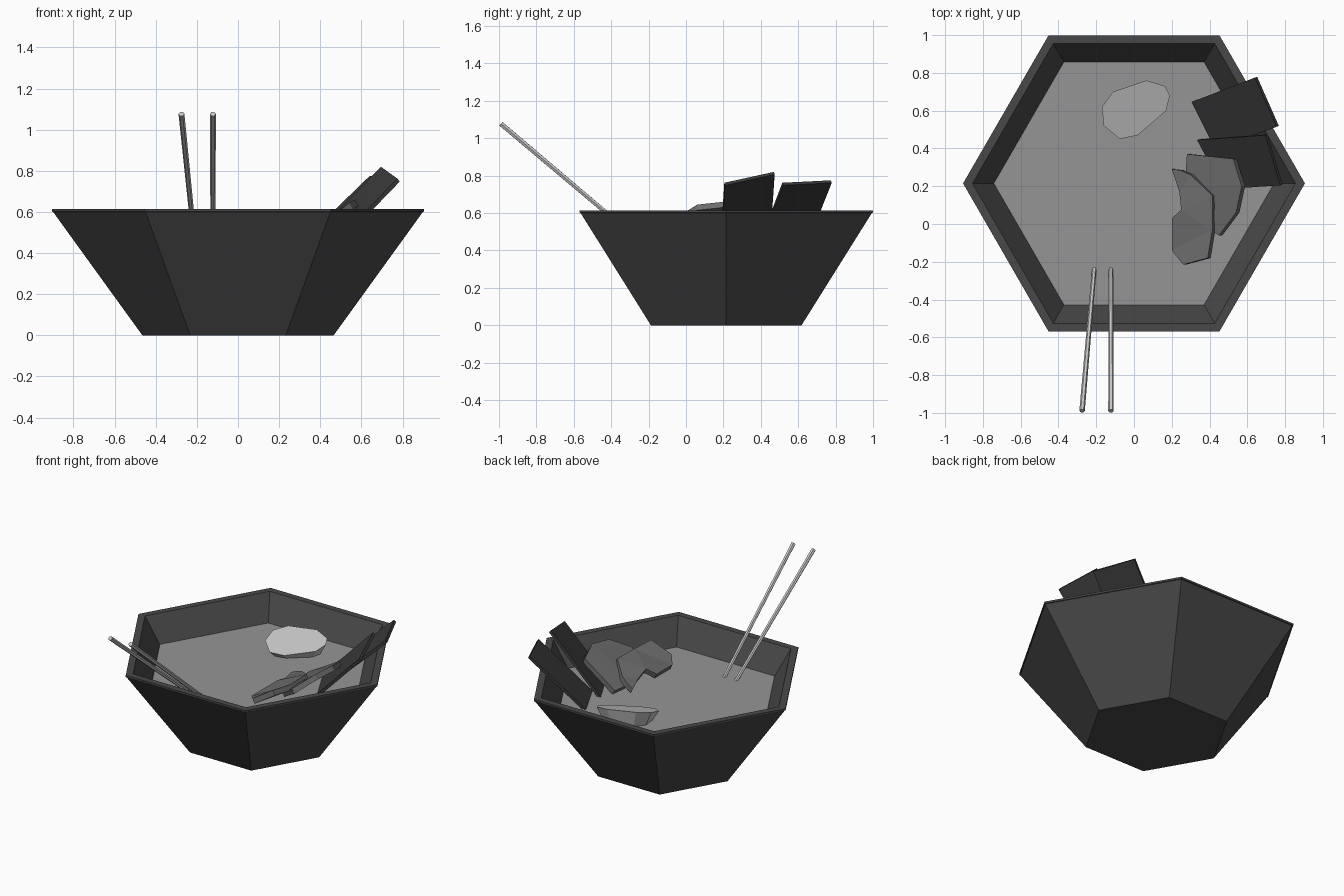
import bpy, bmesh, math
from mathutils import Vector

if "Cube" in bpy.data.objects:
    bpy.data.objects.remove(bpy.data.objects["Cube"])

CY = 0.215       # bowl centre in y
SOUP_Z = 0.45    # soup level


def mat(name, v):
    m = bpy.data.materials.new(name)
    m.diffuse_color = (v, v, v, 1)
    m.use_nodes = True
    m.node_tree.nodes["Principled BSDF"].inputs["Base Color"].default_value = m.diffuse_color
    return m


BOWL = mat("charcoal bowl", 0.066)
SOUP = mat("grey broth", 0.30)
EGG = mat("pale egg", 0.56)
STICK = mat("light stick", 0.58)
NORI = mat("dark seaweed", 0.042)
MEAT = mat("mid grey slice", 0.15)


def build(name, verts, faces, material):
    """Mesh object from points and faces, with consistent normals."""
    bm = bmesh.new()
    vs = [bm.verts.new(v) for v in verts]
    for f in faces:
        bm.faces.new([vs[i] for i in f])
    bmesh.ops.recalc_face_normals(bm, faces=bm.faces[:])
    me = bpy.data.meshes.new(name)
    bm.to_mesh(me)
    bm.free()
    me.materials.append(material)
    ob = bpy.data.objects.new(name, me)
    bpy.context.collection.objects.link(ob)
    return ob


def loft(name, rings, material):
    """Closed solid through rings of equal point count."""
    n = len(rings[0])
    faces = [[k * n + i, k * n + (i + 1) % n, (k + 1) * n + (i + 1) % n, (k + 1) * n + i]
             for k in range(len(rings) - 1) for i in range(n)]
    faces += [list(range(n)), [(len(rings) - 1) * n + i for i in range(n)]]
    return build(name, [p for r in rings for p in r], faces, material)


def hexagon(r, z):
    return [(r * math.cos(i * math.pi / 3), CY + r * math.sin(i * math.pi / 3), z)
            for i in range(6)]


def slab(name, pts, patches, offset, material):
    """Folded sheet: top patches, shifted underside and side walls."""
    n = len(pts)
    off = Vector(offset)
    verts = [Vector(p) for p in pts] + [Vector(p) + off for p in pts]
    faces = list(patches) + [[i + n for i in reversed(f)] for f in patches]
    edges = {(f[i], f[(i + 1) % len(f)]) for f in patches for i in range(len(f))}
    faces += [[b, a, a + n, b + n] for a, b in sorted(edges) if (b, a) not in edges]
    return build(name, verts, faces, material)


# Hexagonal bowl with a thin rim and open inside
loft("bowl", [hexagon(0.465, 0), hexagon(0.899, 0.60), hexagon(0.905, 0.602),
              hexagon(0.905, 0.615), hexagon(0.855, 0.615), hexagon(0.737, SOUP_Z - 0.01)],
     BOWL)

# Broth surface
loft("broth", [hexagon(0.732, SOUP_Z - 0.006), hexagon(0.742, SOUP_Z)], SOUP)

# Half egg with a tilted flat top
outline = [(-0.17, 0.62), (-0.16, 0.52), (-0.075, 0.45), (0.02, 0.47), (0.17, 0.60),
           (0.19, 0.68), (0.165, 0.73), (0.065, 0.76), (-0.11, 0.70)]
top = [(x, y, 0.346 - 0.12 * x + 0.29 * y) for x, y in outline]
low = [(0.02 + (x - 0.02) * 0.78, 0.62 + (y - 0.62) * 0.78, SOUP_Z - 0.005) for x, y in outline]
loft("egg_half", [low, top], EGG)

# Two seaweed sheets leaning on the bowl wall
for i, corners in enumerate([
        [(0.29, 0.64, 0.435), (0.40, 0.385, 0.42), (0.755, 0.515, 0.762), (0.64, 0.775, 0.775)],
        [(0.335, 0.445, 0.45), (0.415, 0.18, 0.39), (0.775, 0.205, 0.762), (0.695, 0.47, 0.82)]]):
    slab(f"seaweed_sheet_{i + 1}", corners, [[0, 1, 2, 3]], (0.012, 0.004, -0.014), NORI)

# Back slice: tilted rounded piece
slab("back_slice",
     [(0.28, 0.37, 0.48), (0.27, 0.20, 0.47), (0.32, 0.02, 0.485), (0.45, -0.06, 0.57),
      (0.54, 0.06, 0.645), (0.57, 0.20, 0.66), (0.525, 0.345, 0.625)],
     [[0, 1, 5, 6], [1, 2, 3, 4, 5]], (0.018, 0.0, -0.03), MEAT)

# Front slice: folded piece with a notch
slab("front_slice",
     [(0.20, 0.29, 0.484), (0.25, 0.075, 0.525), (0.20, 0.03, 0.485), (0.20, -0.14, 0.485),
      (0.26, -0.215, 0.512), (0.39, -0.18, 0.59), (0.415, -0.03, 0.578), (0.415, 0.15, 0.58),
      (0.30, 0.26, 0.53), (0.245, 0.285, 0.505), (0.24, 0.17, 0.50)],
     [[0, 10, 8, 9], [10, 1, 7, 8], [1, 6, 7], [1, 2, 3, 6], [3, 4, 5, 6]],
     (0.016, 0.0, -0.032), MEAT)

# Pair of chopsticks
for i, (x0, x1) in enumerate([(-0.21, -0.275), (-0.122, -0.122)]):
    a, b = Vector((x0, -0.235, 0.44)), Vector((x1, -0.989, 1.077))
    d = (b - a).normalized()
    u = d.cross(Vector((0, 0, 1))).normalized()
    w = d.cross(u)
    rings = [[c + (u * math.cos(k * math.pi / 3) + w * math.sin(k * math.pi / 3)) * r
              for k in range(6)] for c, r in ((a, 0.012), (b, 0.0145))]
    loft(f"chopstick_{i + 1}", rings, STICK)
